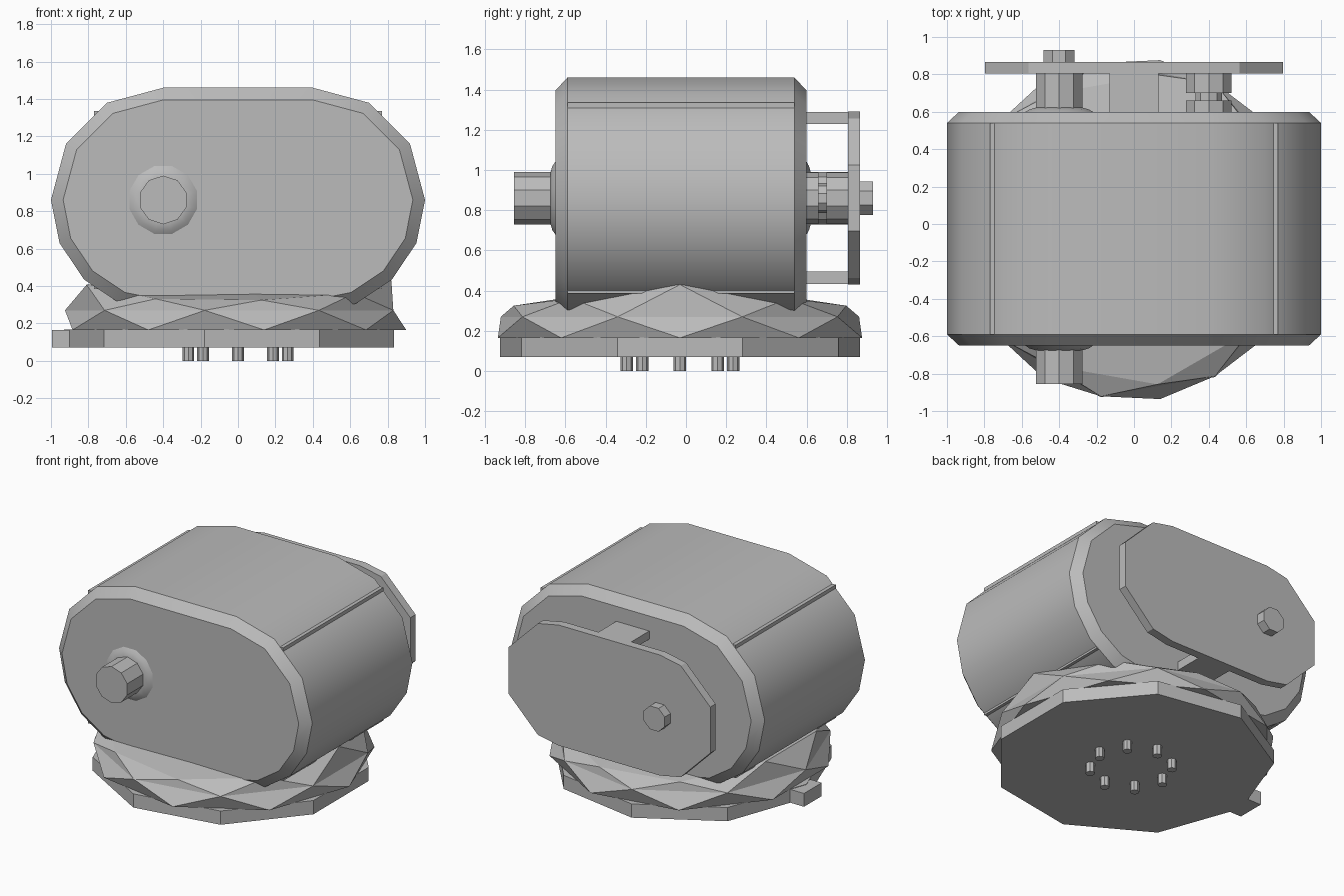
import bpy
import bmesh
from math import cos, sin, radians, pi
from mathutils import Vector

if "Cube" in bpy.data.objects:
    bpy.data.objects.remove(bpy.data.objects["Cube"], do_unlink=True)

GREY = (0.5, 0.5, 0.5, 1.0)
metal = bpy.data.materials.new("plain_grey")
metal.use_nodes = True
metal.diffuse_color = GREY
metal.node_tree.nodes["Principled BSDF"].inputs["Base Color"].default_value = GREY

AXIS_Z = 0.86      # height of the shaft axes
END_X = 0.4        # centre of the rounded ends
BASE = Vector((-0.02, -0.03, 0))


def finish(name, bm, smooth_angle=0):
    bmesh.ops.recalc_face_normals(bm, faces=bm.faces)
    mesh = bpy.data.meshes.new(name)
    bm.to_mesh(mesh)
    bm.free()
    mesh.materials.append(metal)
    obj = bpy.data.objects.new(name, mesh)
    bpy.context.collection.objects.link(obj)
    if smooth_angle:
        bpy.ops.object.select_all(action="DESELECT")
        obj.select_set(True)
        bpy.context.view_layer.objects.active = obj
        bpy.ops.object.shade_smooth_by_angle(angle=radians(smooth_angle))
    return obj


def loft(name, rings, smooth_angle=0):
    """Join rings of equal length with quads and cap both ends."""
    bm = bmesh.new()
    vs = [[bm.verts.new(p) for p in ring] for ring in rings]
    n = len(vs[0])
    for a, b in zip(vs, vs[1:]):
        for i in range(n):
            j = (i + 1) % n
            bm.faces.new((a[i], a[j], b[j], b[i]))
    bm.faces.new(vs[0])
    bm.faces.new(vs[-1])
    return finish(name, bm, smooth_angle)


def box(name, x, y, z):
    corners = [(x[0], y[0]), (x[1], y[0]), (x[1], y[1]), (x[0], y[1])]
    return loft(name, [[(a, b, h) for a, b in corners] for h in z])


def stadium(radius, y, angles):
    """Two rounded ends, angles given for the +x end from bottom to top."""
    half = [(END_X + radius * cos(radians(a)), AXIS_Z + radius * sin(radians(a)))
            for a in angles]
    outline = half + [(-x, z) for x, z in reversed(half)]
    return [(x, y, z) for x, z in outline]


def turned(name, x, steps, sides=10, smooth_angle=0):
    """Round part along y; steps are (radius, y) pairs."""
    turn = [2 * pi * (i + 0.5) / sides for i in range(sides)]
    return loft(name, [[(x + r * cos(t), y, AXIS_Z + r * sin(t)) for t in turn]
                       for r, y in steps], smooth_angle)


def ring(radius, start, height):
    return [BASE + Vector((radius * cos(radians(start + 40 * i)),
                           radius * sin(radians(start + 40 * i)),
                           height)) for i in range(9)]


# Main housing: chamfered barrel
BODY = (-90, -67.5, -45, -22.5, 0, 30, 60, 90)
loft("housing", [stadium(r, y, BODY) for r, y in
                 ((0.535, -0.65), (0.6, -0.59), (0.6, 0.54), (0.535, 0.6))], 35)

# Seam ridges along the barrel
for side, sx in (("left", 1), ("right", -1)):
    for level, sz in (("upper", 1), ("lower", -1)):
        box(f"{side}_{level}_seam", (sx * 0.73, sx * 0.77), (-0.59, 0.54),
            (AXIS_Z + sz * 0.44, AXIS_Z + sz * 0.475))

# Front shaft and its collar
turned("front_collar", -END_X, ((0.19, -0.648), (0.165, -0.665), (0.13, -0.675)),
       sides=12, smooth_angle=60)
turned("front_shaft", -END_X, ((0.13, -0.6), (0.13, -0.855)))

# Rear collar, posts and shaft
turned("rear_collar", -END_X, ((0.19, 0.598), (0.165, 0.612), (0.13, 0.622)),
       sides=12, smooth_angle=60)
turned("rear_post", -END_X, ((0.13, 0.58), (0.13, 0.81)))
turned("stepped_post", END_X, ((0.128, 0.58), (0.128, 0.66), (0.075, 0.66),
                               (0.075, 0.7), (0.128, 0.7), (0.128, 0.81)))
turned("rear_shaft", -END_X, ((0.09, 0.86), (0.09, 0.93)), sides=8)

# Rear cover plate with its two spacer tabs
PLATE = (-90, -67.5, -22.5, 22.5, 67.5, 90)
loft("rear_plate", [stadium(0.43, y, PLATE) for y in (0.805, 0.865)])
box("upper_tab", (-0.13, 0.13), (0.58, 0.81), (1.23, 1.288))
box("lower_tab", (-0.13, 0.13), (0.58, 0.81), (0.432, 0.495))

# Base plate with locating tab
loft("base_plate", [ring(0.91, 20, z) for z in (0.07, 0.168)])
box("base_tab", (-0.995, -0.8), (-0.11, 0.09), (0.07, 0.165))

# Faceted pedestal: three staggered rings, the top rising at the sides
bm = bmesh.new()
low, mid, top = ([bm.verts.new(p) for p in ring(r, start, z)]
                 for r, start, z in ((0.92, 0, 0.165), (0.905, 20, 0.27), (0.84, 0, 0.325)))
for i, v in enumerate(top):
    v.co.z += 0.105 * cos(radians(40 * i)) ** 4
hub = bm.verts.new(BASE + Vector((0, 0, 0.45)))
bm.faces.new(low)
for i in range(9):
    j = (i + 1) % 9
    bm.faces.new((low[i], low[j], mid[i]))
    bm.faces.new((mid[i], low[j], mid[j]))
    bm.faces.new((mid[i], mid[j], top[j]))
    bm.faces.new((top[i], mid[i], top[j]))
    bm.faces.new((top[i], top[j], hub))
finish("pedestal", bm)

# Ring of mounting pins underneath
for k in range(8):
    cx, cy = 0.265 * cos(k * pi / 4), 0.265 * sin(k * pi / 4) - 0.03
    loft(f"mounting_pin_{k + 1}",
         [[(cx + 0.031 * cos(t * pi / 4), cy + 0.031 * sin(t * pi / 4), z) for t in range(8)]
          for z in (0.0, 0.08)])
